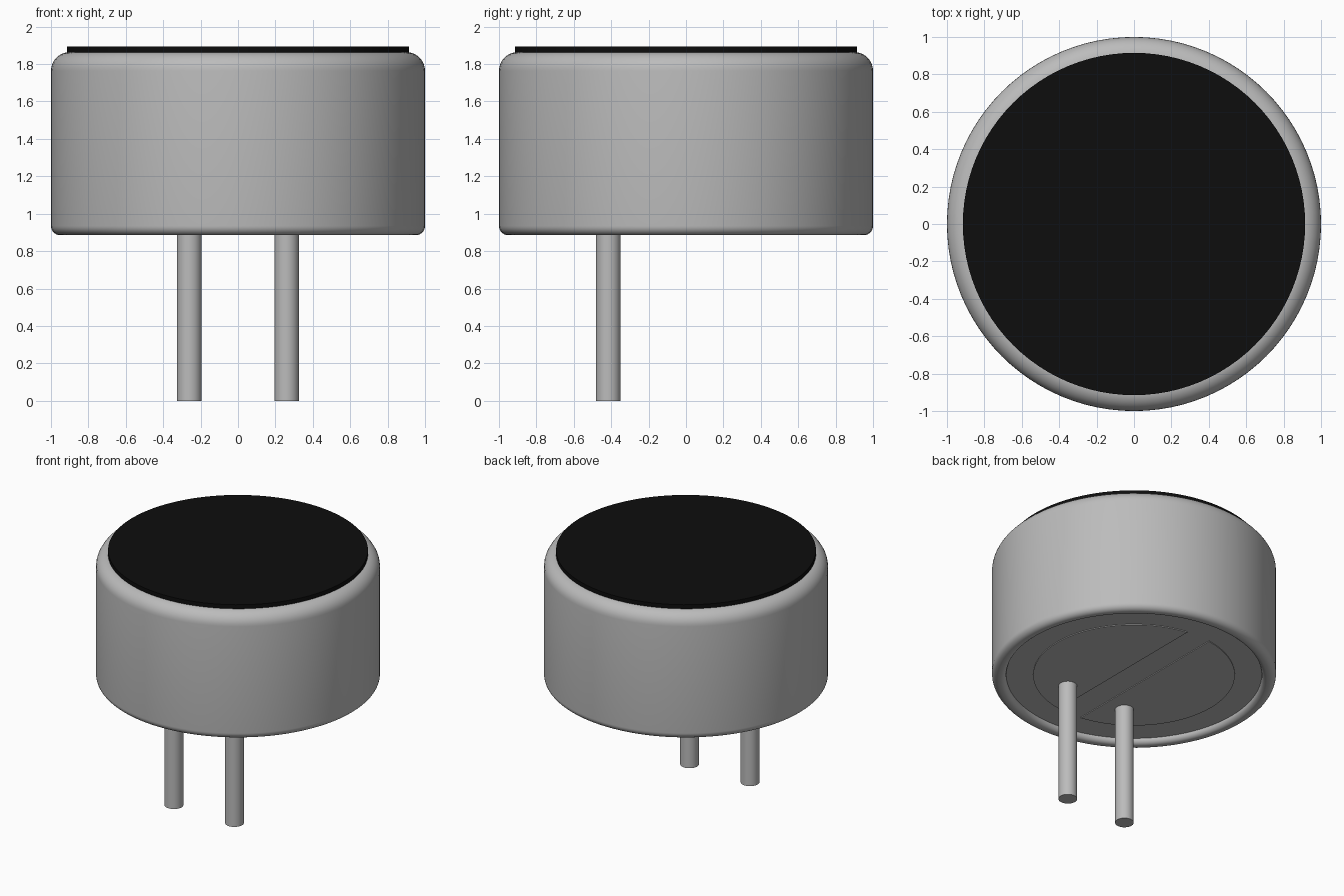
import bpy, bmesh, math
from mathutils import Matrix, Vector

cube = bpy.data.objects.get("Cube")
if cube:
    bpy.data.objects.remove(cube, do_unlink=True)


def material(name, rgb):
    m = bpy.data.materials.new(name)
    m.use_nodes = True
    m.diffuse_color = (*rgb, 1)
    m.node_tree.nodes["Principled BSDF"].inputs["Base Color"].default_value = (*rgb, 1)
    return m


metal = material("metal grey", (0.5, 0.5, 0.5))
felt = material("felt black", (0.004, 0.004, 0.004))


def add_object(name, bm, mat):
    bmesh.ops.recalc_face_normals(bm, faces=bm.faces)
    mesh = bpy.data.meshes.new(name)
    bm.to_mesh(mesh)
    bm.free()
    mesh.materials.append(mat)
    obj = bpy.data.objects.new(name, mesh)
    bpy.context.collection.objects.link(obj)
    bpy.ops.object.select_all(action="DESELECT")
    obj.select_set(True)
    bpy.context.view_layer.objects.active = obj
    bpy.ops.object.shade_smooth_by_angle(angle=math.radians(35))
    return obj


def cylinder(name, radius, bottom, top, mat, x=0, y=0, sides=96):
    bm = bmesh.new()
    bmesh.ops.create_cone(bm, cap_ends=True, segments=sides, radius1=radius, radius2=radius,
                          depth=top - bottom,
                          matrix=Matrix.Translation((x, y, (bottom + top) / 2)))
    return add_object(name, bm, mat)


def arc(r, z, size, start, end, steps=8):
    """Rounded corner of the can profile, angles in degrees."""
    angles = [math.radians(start + (end - start) * i / steps) for i in range(steps + 1)]
    return [(r + size * math.cos(a), z + size * math.sin(a)) for a in angles]


# Can: lathed profile with rounded shoulder, rolled lower lip and recessed base
BASE = 0.925
profile = ([(0, BASE), (0.9, BASE)]
           + arc(0.94, 0.925, 0.04, 180, 270)
           + arc(0.95, 0.935, 0.05, 270, 360)
           + arc(0.9, 1.764, 0.1, 0, 90)
           + [(0, 1.864)])
bm = bmesh.new()
points = [bm.verts.new((r, 0, z)) for r, z in profile]
edges = [bm.edges.new(pair) for pair in zip(points, points[1:])]
bmesh.ops.spin(bm, geom=points + edges, axis=(0, 0, 1), cent=(0, 0, 0),
               angle=math.tau, steps=96)
bmesh.ops.remove_doubles(bm, verts=bm.verts, dist=0.0005)
add_object("can", bm, metal)

# Black cover on top
cylinder("top_cover", 0.915, 1.862, 1.894, felt)

# Contact pads on the base and the pins below them
for side, label in ((1, "left"), (-1, "right")):
    half = math.acos(0.1 / 0.71)
    bm = bmesh.new()
    rim = [bm.verts.new((side * 0.71 * math.cos(a), 0.71 * math.sin(a), BASE + 0.002))
           for a in (half * (i / 16 - 1) for i in range(33))]
    pad = bm.faces.new(rim)
    extruded = bmesh.ops.extrude_face_region(bm, geom=[pad])["geom"]
    bmesh.ops.translate(bm, vec=Vector((0, 0, -0.008)),
                        verts=[v for v in extruded if isinstance(v, bmesh.types.BMVert)])
    add_object(label + "_contact_pad", bm, metal)
    cylinder(label + "_pin", 0.066, 0, BASE + 0.01, metal, side * 0.26, -0.415, 32)
